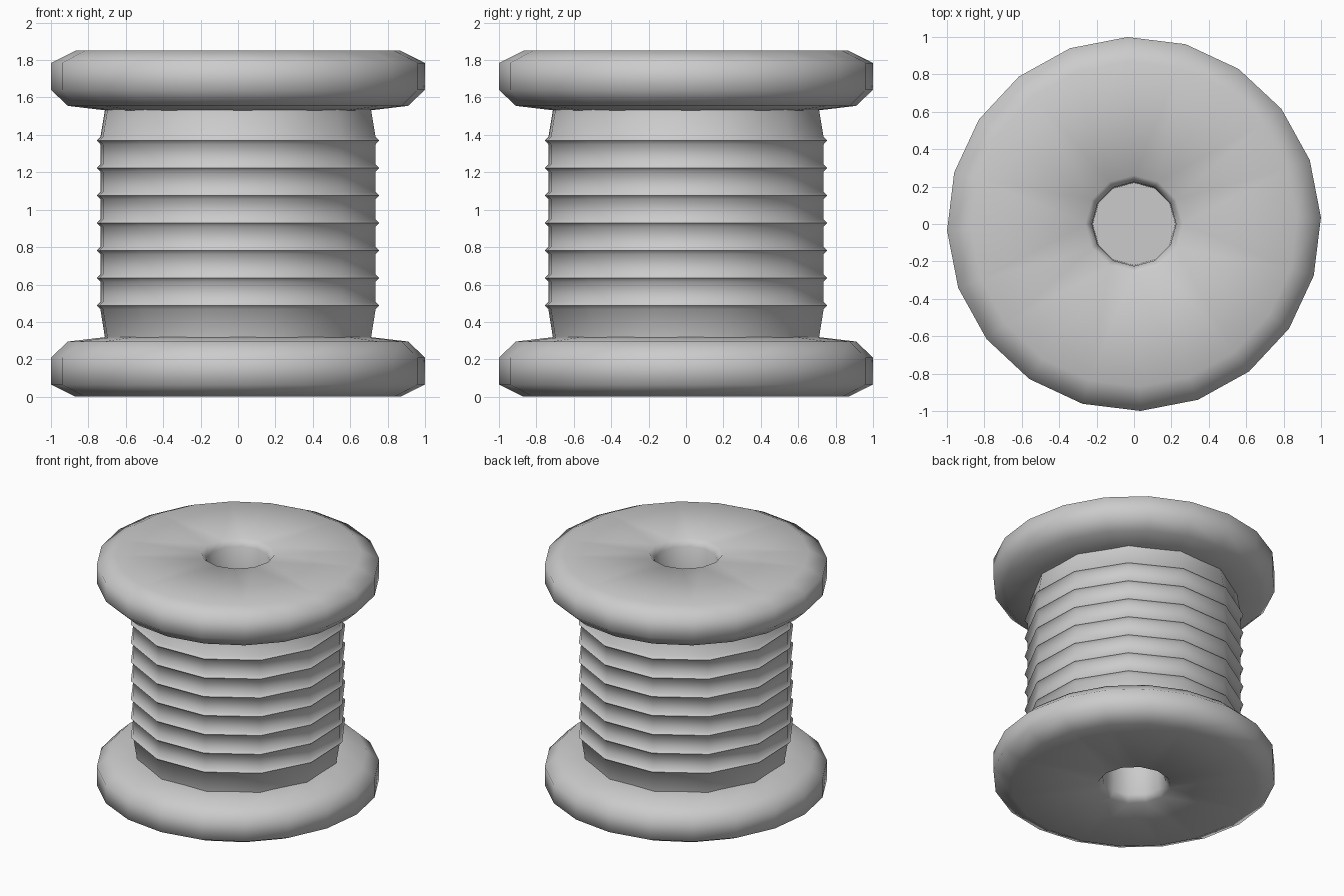
import bpy
import bmesh
from math import sin, cos, radians, pi

cube = bpy.data.objects.get("Cube")
if cube:
    bpy.data.objects.remove(cube, do_unlink=True)

HEIGHT = 1.85
SMOOTH = radians(75)

grey = bpy.data.materials.new("light_grey")
grey.use_nodes = True
colour = (0.6, 0.6, 0.6, 1)
grey.diffuse_color = colour
grey.node_tree.nodes["Principled BSDF"].inputs["Base Color"].default_value = colour


def add_ring(bm, radius, z, sides, turn):
    return [bm.verts.new((radius * cos(turn + 2 * pi * i / sides),
                          radius * sin(turn + 2 * pi * i / sides), z))
            for i in range(sides)]


def loft(bm, profile, sides, turn):
    """Join rings of a (radius, z) profile and return the first and last."""
    rings = [add_ring(bm, r, z, sides, turn) for r, z in profile]
    for a, b in zip(rings, rings[1:]):
        for i in range(sides):
            j = (i + 1) % sides
            bm.faces.new((a[i], a[j], b[j], b[i]))
    return rings[0], rings[-1]


def ring_edges(bm, ring):
    return [bm.edges.get((v, ring[(i + 1) % len(ring)]))
            for i, v in enumerate(ring)]


def finish(bm, name):
    bmesh.ops.recalc_face_normals(bm, faces=bm.faces[:])
    mesh = bpy.data.meshes.new(name)
    bm.to_mesh(mesh)
    bm.free()
    mesh.materials.append(grey)
    obj = bpy.data.objects.new(name, mesh)
    bpy.context.collection.objects.link(obj)
    bpy.ops.object.select_all(action='DESELECT')
    obj.select_set(True)
    bpy.context.view_layer.objects.active = obj
    bpy.ops.object.shade_smooth_by_angle(angle=SMOOTH)


def flange(name, flip):
    """Rounded end disc with a softened centre hole."""
    bm = bmesh.new()
    rim = [(0.87, 0), (1, 0.065), (1, 0.21), (0.91, 0.295), (0.7, 0.32)]
    hole = [(0.26, 0), (0.225, 0.05), (0.22, 0.32)]
    outer = loft(bm, rim, 20, radians(2))
    inner = loft(bm, hole, 12, 0)
    # Flat rings between the rim and the hole
    for a, b in zip(outer, inner):
        bmesh.ops.triangle_fill(bm, use_beauty=True, use_dissolve=False,
                                edges=ring_edges(bm, a) + ring_edges(bm, b))
    if flip:
        for v in bm.verts:
            v.co.z = HEIGHT - v.co.z
    finish(bm, name)


# End discs
flange("bottom_flange", False)
flange("top_flange", True)

# Wound core with seven thread ridges and closed ends
profile = [(0.73, 0.315)]
for i in range(7):
    z = 0.487 + 0.147 * i
    profile += [(0.755, z - 0.02), (0.775, z), (0.755, z + 0.02)]
profile.append((0.73, HEIGHT - 0.315))
bm = bmesh.new()
for end in loft(bm, profile, 12, radians(17)):
    bm.faces.new(end)
finish(bm, "thread_core")
